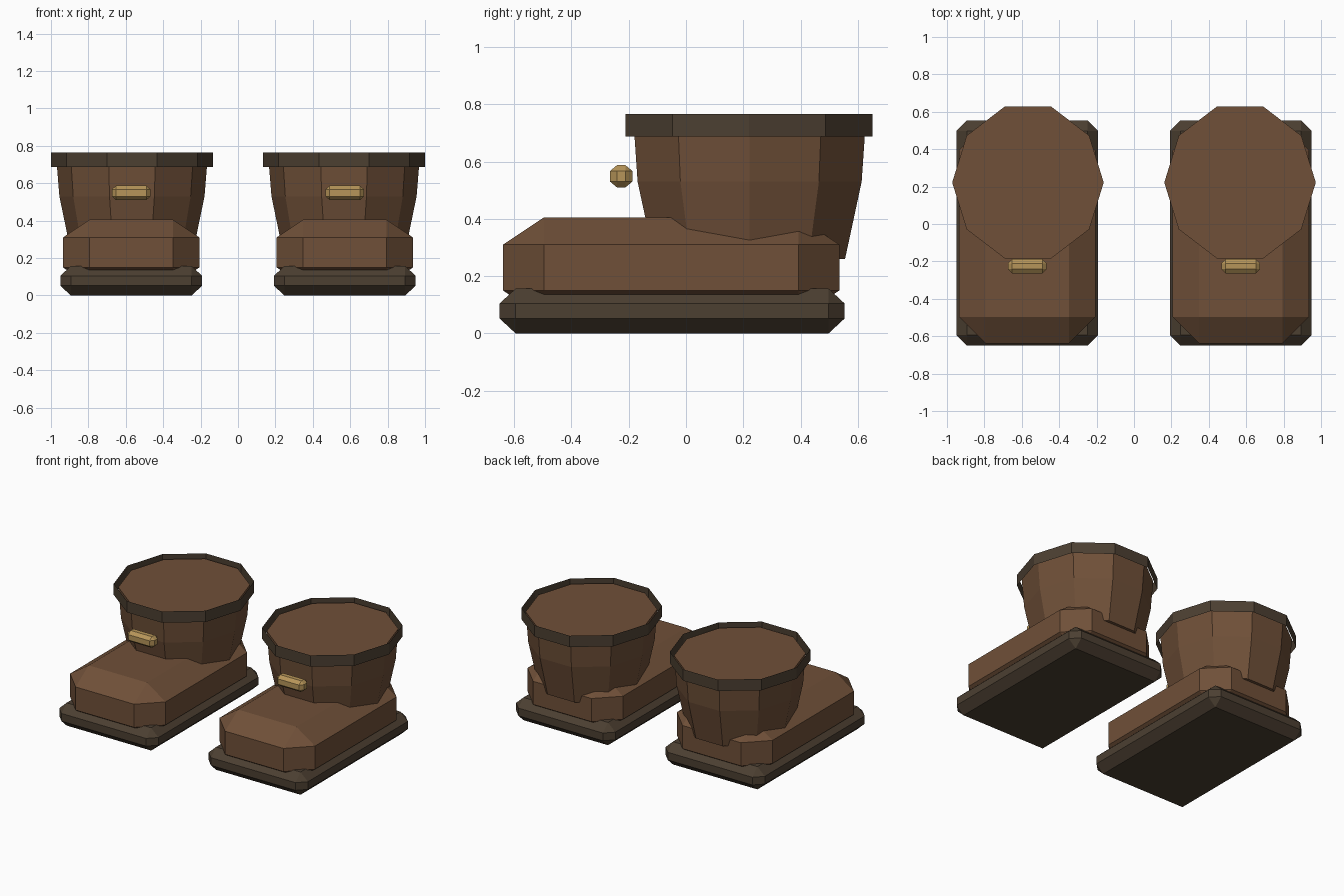
import bpy, bmesh, math
from mathutils import Vector

if "Cube" in bpy.data.objects:
    bpy.data.objects.remove(bpy.data.objects["Cube"])


def material(name, rgb):
    m = bpy.data.materials.new(name)
    m.diffuse_color = (*rgb, 1)
    m.use_nodes = True
    m.node_tree.nodes["Principled BSDF"].inputs["Base Color"].default_value = m.diffuse_color
    return m


LEATHER = material("brown leather", (0.16, 0.08, 0.04))
DARK = material("dark brown trim", (0.072, 0.05, 0.031))
BRASS = material("brass", (0.47, 0.30, 0.10))


def finish(bm, name, mat, recalc=True):
    if recalc:
        bmesh.ops.recalc_face_normals(bm, faces=bm.faces)
    mesh = bpy.data.meshes.new(name)
    bm.to_mesh(mesh)
    bm.free()
    mesh.materials.append(mat)
    obj = bpy.data.objects.new(name, mesh)
    bpy.context.collection.objects.link(obj)
    return obj


def chamfered_box(name, mat, lo, hi, cut):
    """Box with every edge chamfered; cut gives the chamfer size per axis."""
    lo, hi = Vector(lo), Vector(hi)
    mid, size = (lo + hi) / 2, hi - lo
    bm = bmesh.new()
    bmesh.ops.create_cube(bm, size=1)
    # bevel by 1 in a stretched space, then scale back to the real size
    bmesh.ops.scale(bm, verts=bm.verts, vec=[s / c for s, c in zip(size, cut)])
    bmesh.ops.bevel(bm, geom=bm.edges[:], offset=1, segments=1,
                    profile=0.5, affect='EDGES')
    bmesh.ops.scale(bm, verts=bm.verts, vec=cut)
    bmesh.ops.translate(bm, verts=bm.verts, vec=mid)
    return finish(bm, name, mat)


def ten_sided_tube(name, mat, x, y, rings, capped):
    """Ten-sided loft through rings of (z, x radius, y radius)."""
    bm = bmesh.new()
    loops = []
    for z, rx, ry in rings:
        loops.append([bm.verts.new((x + rx * math.cos(i * math.pi / 5),
                                    y + ry * math.sin(i * math.pi / 5), z))
                      for i in range(10)])
    for a, b in zip(loops, loops[1:]):
        for i in range(10):
            j = (i + 1) % 10
            bm.faces.new((a[i], a[j], b[j], b[i]))
    if capped:
        bm.faces.new(loops[0][::-1])
        bm.faces.new(loops[-1])
    return finish(bm, name, mat, recalc=capped)


for side, x in (("left", -0.571), ("right", 0.571)):
    # sole slab
    chamfered_box(side + "_sole", DARK, (x - 0.379, -0.65, 0),
                  (x + 0.379, 0.553, 0.157), (0.056, 0.056, 0.052))
    # foot of the boot
    chamfered_box(side + "_foot", LEATHER, (x - 0.365, -0.638, 0.055),
                  (x + 0.365, 0.535, 0.405), (0.142, 0.142, 0.095))
    # flared shaft with a closed top
    sx = math.copysign(0.567, x)
    ten_sided_tube(side + "_shaft", LEATHER, sx, 0.222,
                   [(0.26, 0.332, 0.35), (0.53, 0.388, 0.411),
                    (0.74, 0.405, 0.426)], True)
    # thin open cuff band around the top
    ten_sided_tube(side + "_cuff", DARK, sx, 0.22,
                   [(0.687, 0.433, 0.453), (0.765, 0.433, 0.453)], False)
    # buckle in front of the shaft
    chamfered_box(side + "_buckle", BRASS, (x - 0.103, -0.265, 0.51),
                  (x + 0.103, -0.187, 0.587), (0.022, 0.024, 0.02))
